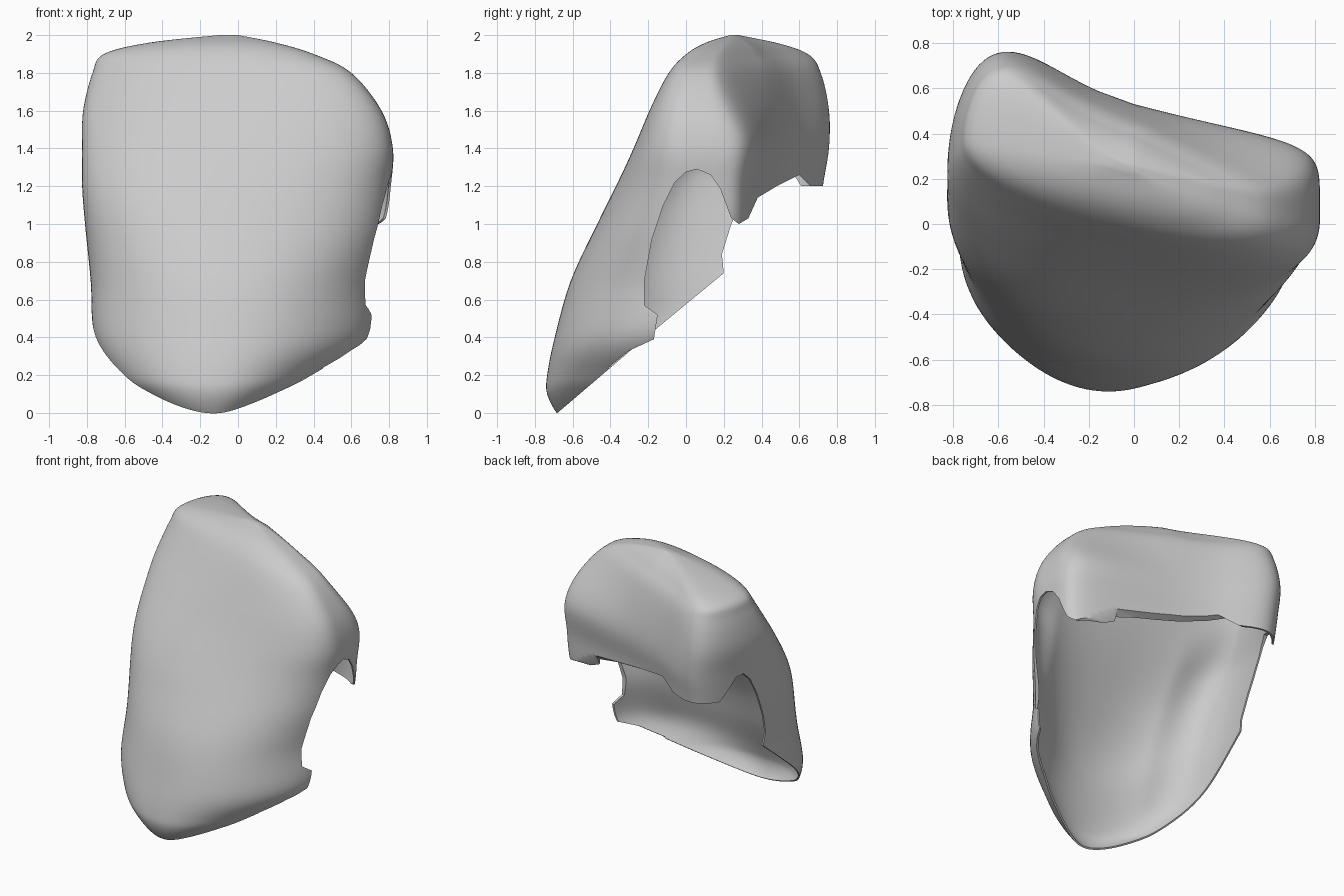
import bpy
import bmesh
from math import cos, sin, pi

cube = bpy.data.objects.get("Cube")
if cube:
    bpy.data.objects.remove(cube, do_unlink=True)

RING_POINTS = 120
STEPS = 6
THICKNESS = 0.08

# Horizontal sections: height, front, widest line, back, right edge, left edge
SECTIONS = [
    (-0.06, -0.62, -0.40, -0.10, -0.20, 0.0),
    (0.0, -0.685, -0.35, 0.0, -0.38, 0.12),
    (0.1, -0.735, -0.30, 0.10, -0.54, 0.30),
    (0.2, -0.735, -0.25, 0.20, -0.65, 0.46),
    (0.4, -0.695, -0.13, 0.32, -0.76, 0.69),
    (0.7, -0.61, 0.0, 0.46, -0.78, 0.73),
    (1.0, -0.47, 0.06, 0.49, -0.81, 0.79),
    (1.2, -0.37, 0.08, 0.50, -0.825, 0.81),
    (1.4, -0.265, 0.10, 0.53, -0.825, 0.82),
    (1.6, -0.155, 0.15, 0.51, -0.82, 0.76),
    (1.8, -0.03, 0.20, 0.46, -0.77, 0.60),
    (1.9, 0.06, 0.24, 0.39, -0.71, 0.40),
    (1.96, 0.14, 0.25, 0.33, -0.47, 0.20),
    (2.0, 0.24, 0.25, 0.26, -0.10, 0.0),
]

# Cutter outlines as (y, z): bottom rim, back flap edge, open underside
RIM = [(-1.0, -0.272), (-0.68, 0.0)]
BELOW = [(1.0, 1.2), (1.0, -0.4)]
FLAP_EDGE = [(0.38, 1.14), (0.48, 1.2), (0.6, 1.26), (0.66, 1.2)] + BELOW
UNDERSIDE = RIM + [(-0.2, 0.41), (0.2, 0.74), (0.3, 1.06)] + FLAP_EDGE
# Arch between the right wall and the right corner of the flap
RIGHT_ARCH = RIM + [(-0.2, 0.41), (0.2, 0.74), (0.19, 0.84), (0.24, 1.0), (0.32, 1.18),
                    (0.39, 1.31), (0.45, 1.37), (0.51, 1.36), (0.56, 1.28),
                    (0.61, 1.2)] + BELOW
# Arched notch in the left wall, ending in a pointed tooth
LEFT_ARCH = RIM + [(-0.4, 0.25), (-0.3, 0.33), (-0.17, 0.39), (-0.15, 0.52),
                   (-0.22, 0.57), (-0.22, 0.7), (-0.18, 0.92), (-0.12, 1.1),
                   (-0.06, 1.22), (0.0, 1.275), (0.06, 1.29), (0.13, 1.26), (0.18, 1.19),
                   (0.24, 1.03), (0.28, 1.0), (0.33, 1.03)] + FLAP_EDGE


def spline(a, b, c, d, t):
    """Smooth blend from b to c."""
    return b + 0.5 * t * (c - a + t * (2 * a - 5 * b + 4 * c - d + t * (3 * (b - c) + d - a)))


def ramp(value, start, end):
    t = min(max((value - start) / (end - start), 0), 1)
    return t * t * (3 - 2 * t)


def smooth_sections(rows):
    result = []
    last = len(rows) - 1
    for i in range(last):
        four = [rows[max(i - 1, 0)], rows[i], rows[i + 1], rows[min(i + 2, last)]]
        for k in range(STEPS):
            result.append([spline(*column, k / STEPS) for column in zip(*four)])
    result.append(list(rows[last]))
    return result


def ring(section):
    """Rounded front; slanted back, square at its left and flared at its right."""
    z, front, middle, back, right, left = section
    slant = 0.25 * ramp(z, 1.0, 2.0)
    fall = 0.25 * ramp(z, 1.4, 1.9)
    front_power = 2.0 + 0.4 * ramp(z, 0.4, 1.4)
    chamfer = 0.3 * (1 - ramp(z, 0.4, 1.1))
    centre, half = (left + right) / 2, (left - right) / 2
    points = []
    for i in range(RING_POINTS):
        angle = 2 * pi * i / RING_POINTS
        c, s = cos(angle), sin(angle)
        if s > 0:
            power = 3.7 + 1.8 * c
        else:
            power = front_power - chamfer * max(c, 0)
        side = abs(c) ** (2 / power) * (1 if c > 0 else -1)
        depth = abs(s) ** (2 / power)
        x = centre + half * side
        chord = middle - slant * (x - centre)
        if s > 0:
            edge = back - 0.27 * x + 0.6 * min(x, 0) ** 2
            edge += 0.1 * max(x, 0) ** 2 - fall * max(x, 0)
            y = chord + max(edge - chord, 0.005) * depth
        else:
            y = chord - (middle - front) * depth
        points.append((x, y, z))
    return points


def wall_weight(co):
    """Full thickness inside the front and top, thin at the rims and arches."""
    rim = ramp(co.z - 0.82 * (co.y + 0.68), 0, 0.5)
    side = ramp(abs(co.x), 0.5, 0.76) * (1 - ramp(co.z, 1.25, 1.6))
    return rim * (1 - side)


def finish(bm, name):
    bmesh.ops.recalc_face_normals(bm, faces=bm.faces)
    mesh = bpy.data.meshes.new(name)
    bm.to_mesh(mesh)
    bm.free()
    obj = bpy.data.objects.new(name, mesh)
    bpy.context.collection.objects.link(obj)
    return obj


def make_body():
    bm = bmesh.new()
    rings = [[bm.verts.new(p) for p in ring(s)] for s in smooth_sections(SECTIONS)]
    for low, high in zip(rings, rings[1:]):
        for i in range(RING_POINTS):
            j = (i + 1) % RING_POINTS
            bm.faces.new((low[i], low[j], high[j], high[i]))
    bm.faces.new(rings[0])
    bm.faces.new(rings[-1])
    return finish(bm, "curved_shell")


def make_cutter(name, outline, x_start, x_end):
    bm = bmesh.new()
    face = bm.faces.new([bm.verts.new((x_start, y, z)) for y, z in outline])
    grown = bmesh.ops.extrude_face_region(bm, geom=[face])
    moved = [v for v in grown["geom"] if isinstance(v, bmesh.types.BMVert)]
    bmesh.ops.translate(bm, verts=moved, vec=(x_end - x_start, 0, 0))
    # Close the first cap
    bmesh.ops.holes_fill(bm, edges=[e for e in bm.edges if e.is_boundary])
    cutter = finish(bm, name)
    cutter.hide_render = True
    return cutter


# Hollow shell with tapering walls
shell = make_body()
bpy.ops.object.select_all(action="DESELECT")
bpy.context.view_layer.objects.active = shell
shell.select_set(True)
group = shell.vertex_groups.new(name="wall")
for v in shell.data.vertices:
    group.add([v.index], wall_weight(v.co), "REPLACE")
wall = shell.modifiers.new("wall", "SOLIDIFY")
wall.thickness = THICKNESS
wall.offset = -1
wall.vertex_group = group.name
wall.thickness_vertex_group = 0.15
bpy.ops.object.modifier_apply(modifier=wall.name)

# Open the underside and cut the side arches
for name, outline, start, end in (
    ("right_arch_cutter", RIGHT_ARCH, -1.3, -0.54),
    ("underside_cutter", UNDERSIDE, -0.55, 0.46),
    ("left_arch_cutter", LEFT_ARCH, 0.45, 1.3),
):
    cutter = make_cutter(name, outline, start, end)
    cut = shell.modifiers.new(name, "BOOLEAN")
    cut.operation = "DIFFERENCE"
    cut.solver = "EXACT"
    cut.object = cutter
    bpy.ops.object.modifier_apply(modifier=cut.name)
    bpy.data.objects.remove(cutter, do_unlink=True)

# Plain grey finish
grey = bpy.data.materials.new("plain_grey")
grey.use_nodes = True
colour = (0.6, 0.6, 0.6, 1)
grey.diffuse_color = colour
grey.node_tree.nodes["Principled BSDF"].inputs["Base Color"].default_value = colour
shell.data.materials.clear()
shell.data.materials.append(grey)
bpy.ops.object.shade_smooth_by_angle(angle=pi / 4)
